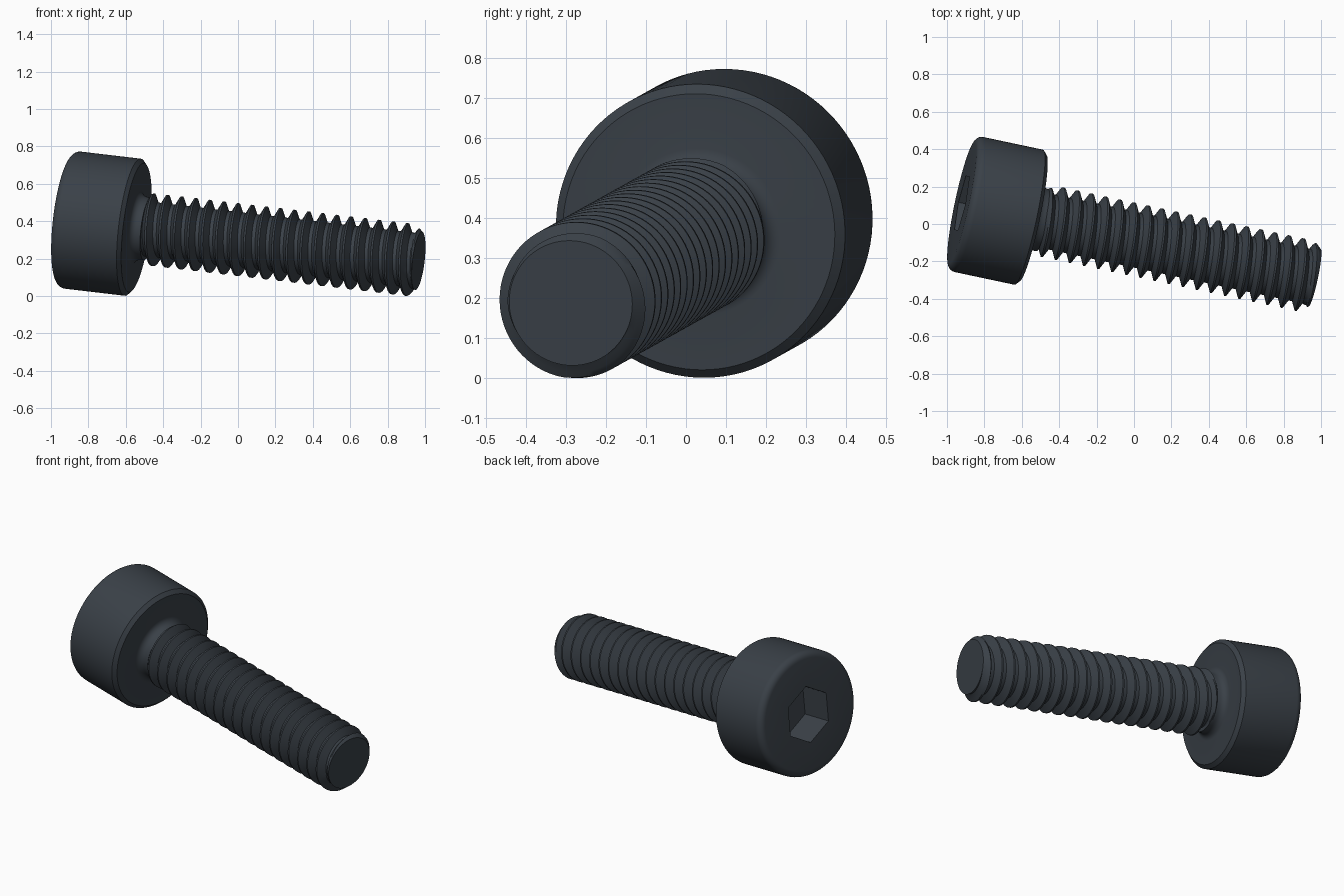
import bpy, bmesh
from math import cos, sin, pi, radians
from mathutils import Matrix, Vector

if "Cube" in bpy.data.objects:
    bpy.data.objects.remove(bpy.data.objects["Cube"])

# Screw frame: local x runs from the head face to the tip
axis = Vector((1, -0.212, -0.118)).normalized()
side = Vector((0, 0, 1)).cross(axis).normalized()
up = axis.cross(side)
FRAME = Matrix((axis, side, up)).transposed().to_4x4()
FRAME.translation = (-0.92, 0.112, 0.41)

# Main dimensions
HEAD_R, HEAD_LEN, LENGTH = 0.369, 0.388, 1.94
FILLET = 0.039
SOCKET_FLAT, SOCKET_DEPTH = 0.146, 0.194
CREST, ROOT, PITCH = 0.194, 0.147, 0.0776
THREAD_START, TIP_R = 0.43, 0.157

steel = bpy.data.materials.new("dark_steel")
steel.use_nodes = True
steel.diffuse_color = (0.042, 0.052, 0.064, 1)
steel.node_tree.nodes["Principled BSDF"].inputs["Base Color"].default_value = steel.diffuse_color


def polar(t, r, phi):
    return Vector((t, r * cos(phi), r * sin(phi)))


def finish(name, bm):
    bmesh.ops.recalc_face_normals(bm, faces=bm.faces)
    mesh = bpy.data.meshes.new(name)
    bm.to_mesh(mesh)
    bm.free()
    mesh.materials.append(steel)
    obj = bpy.data.objects.new(name, mesh)
    bpy.context.collection.objects.link(obj)
    obj.matrix_world = FRAME
    bpy.ops.object.select_all(action="DESELECT")
    obj.select_set(True)
    bpy.context.view_layer.objects.active = obj
    bpy.ops.object.shade_smooth_by_angle(angle=radians(30))
    return obj


def hex_radius(phi):
    # Hexagon with corners straight up and down
    return SOCKET_FLAT / cos((phi + pi / 6) % (pi / 3) - pi / 6)


def build_head(segments=96):
    # Rings from the socket floor, over the rim, to the neck; None marks the hexagon
    rings = [(SOCKET_DEPTH, None), (0, None)]
    for i in range(7):
        a = i / 6 * pi / 2
        rings.append((FILLET * (1 - cos(a)), HEAD_R - FILLET * (1 - sin(a))))
    rings += [(HEAD_LEN - 0.02, HEAD_R), (HEAD_LEN, HEAD_R - 0.022)]
    for i in range(7):
        a = i / 6 * pi / 2
        rings.append((HEAD_LEN + 0.04 * (1 - cos(a)), 0.21 - 0.04 * sin(a)))
    rings.append((HEAD_LEN + 0.06, 0.168))
    bm = bmesh.new()
    loops = []
    for t, r in rings:
        angles = [2 * pi * i / segments for i in range(segments)]
        loops.append([bm.verts.new(polar(t, hex_radius(p) if r is None else r, p)) for p in angles])
    for a, b in zip(loops, loops[1:]):
        for i in range(segments):
            j = (i + 1) % segments
            bm.faces.new((a[i], a[j], b[j], b[i]))
    bm.faces.new(loops[0])
    bm.faces.new(loops[-1])
    return finish("socket_head", bm)


def thread_radius(t, s):
    # Trapezoid thread, run in at the neck and chamfered at the tip
    d = abs((s + 0.5) % 1 - 0.5)
    f = min(max((d - 0.0625) / 0.3125, 0), 1)
    r = CREST + (ROOT - CREST) * f
    if t > LENGTH - 0.03:
        r = max(r, 0.152)
    if t >= LENGTH:
        return TIP_R
    if t <= THREAD_START:
        return 0.155
    return min(r, TIP_R + (LENGTH - t) * 0.9, 0.155 + (t - THREAD_START) * 1.3)


def build_thread(segments=72, turns=23):
    steps = [-0.0625, 0.0625, 0.17, 0.27, 0.375, 0.5, 0.625, 0.73, 0.83]
    per_turn = len(steps)
    start = 1.838 - 20 * PITCH
    bm = bmesh.new()
    columns = []
    for i in range(segments):
        column = []
        for turn in range(turns):
            for s in steps:
                t = start + PITCH * (turn + s + i / segments)
                t = min(max(t, THREAD_START), LENGTH)
                column.append(bm.verts.new(polar(t, thread_radius(t, s), 2 * pi * i / segments)))
        columns.append(column)
    # The last column joins the first one turn further along
    for i in range(segments):
        a = columns[i]
        b = columns[i + 1] if i + 1 < segments else columns[0][per_turn:]
        for j in range(len(b) - 1):
            bm.faces.new((a[j], a[j + 1], b[j + 1], b[j]))
    bmesh.ops.remove_doubles(bm, verts=bm.verts, dist=0.00001)
    bmesh.ops.holes_fill(bm, edges=[e for e in bm.edges if e.is_boundary], sides=0)
    return finish("threaded_shank", bm)


build_head()
build_thread()
